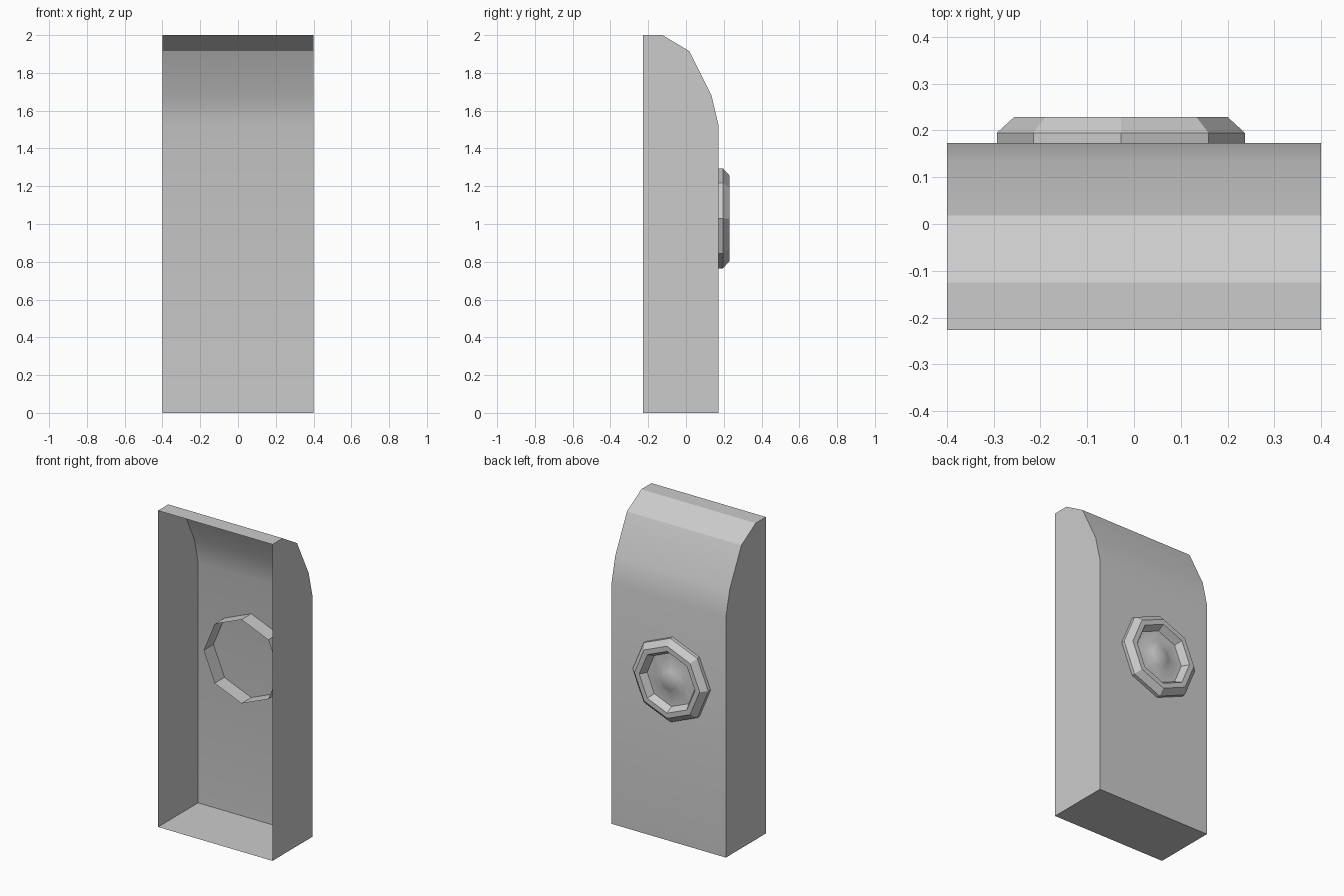
import bpy, bmesh, math

if "Cube" in bpy.data.objects:
    bpy.data.objects.remove(bpy.data.objects["Cube"])


def finish(name, bm):
    mesh = bpy.data.meshes.new(name)
    bm.to_mesh(mesh)
    bm.free()
    obj = bpy.data.objects.new(name, mesh)
    bpy.context.collection.objects.link(obj)
    bpy.ops.object.select_all(action='DESELECT')
    obj.select_set(True)
    bpy.context.view_layer.objects.active = obj
    bpy.ops.object.shade_smooth_by_angle(angle=math.radians(30))
    return obj


def shell(name, profile, half_width):
    """Thin shell: side profile (y, z) swept across x, left open at the front."""
    bm = bmesh.new()
    left = [bm.verts.new((-half_width, y, z)) for y, z in profile]
    right = [bm.verts.new((half_width, y, z)) for y, z in profile]
    bm.faces.new(left[::-1])
    bm.faces.new(right)
    for i in range(len(profile) - 1):
        bm.faces.new((left[i], left[i + 1], right[i + 1], right[i]))
    return finish(name, bm)


def turned(name, profile, cx, cz, sides=8):
    """Turn a (radius, y) profile about a y-parallel axis; zero radius is the tip."""
    bm = bmesh.new()
    rings = []
    for r, y in profile:
        if r == 0:
            rings.append([bm.verts.new((cx, y, cz))] * sides)
        else:
            rings.append([bm.verts.new((cx + r * math.cos(math.tau * k / sides), y,
                                        cz + r * math.sin(math.tau * k / sides)))
                          for k in range(sides)])
    for a, b in zip(rings, rings[1:]):
        for k in range(sides):
            n = (k + 1) % sides
            quad = [a[k], a[n], b[n], b[k]]
            bm.faces.new(list(dict.fromkeys(quad))[::-1])
    return finish(name, bm)


# Casing: floor, back wall, rounded shoulder, top and both sides; front is open
shell("casing", [(-0.227, 0), (0.173, 0), (0.173, 1.52), (0.135, 1.68),
                 (0.018, 1.915), (-0.125, 2.0), (-0.227, 2.0)], 0.4)

# Eight-sided collar pushed through the back wall, with a recessed floor and dome
turned("round_fitting", [(0.265, 0.075), (0.265, 0.195), (0.228, 0.229),
                         (0.195, 0.229), (0.17, 0.185), (0.1, 0.185),
                         (0.06, 0.205), (0, 0.213)], -0.028, 1.03)
